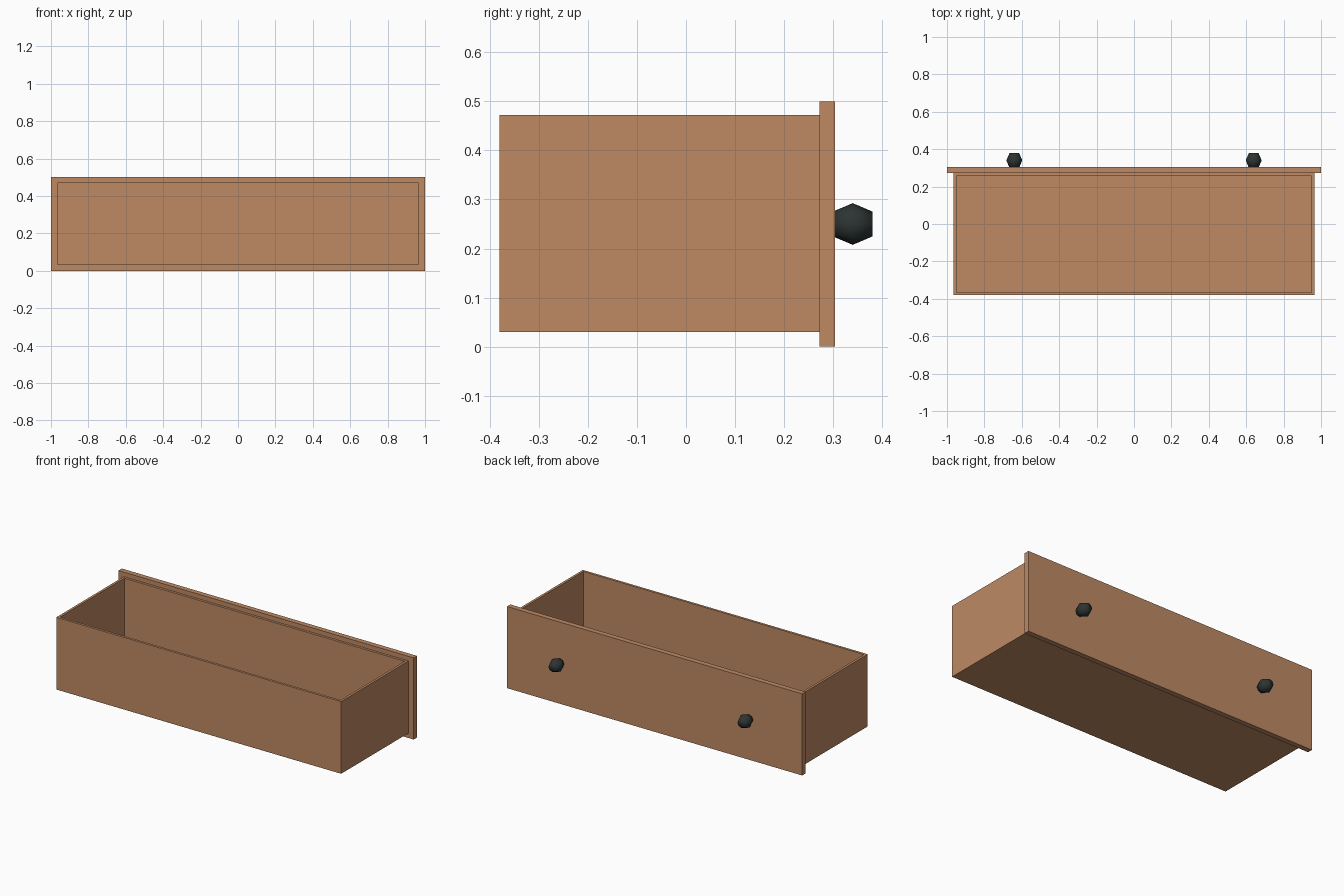
import bpy
import bmesh
from math import radians
from mathutils import Matrix, Vector

cube = bpy.data.objects.get("Cube")
if cube:
    bpy.data.objects.remove(cube, do_unlink=True)


def make_material(name, rgb):
    mat = bpy.data.materials.new(name)
    mat.use_nodes = True
    color = (*rgb, 1.0)
    mat.diffuse_color = color
    mat.node_tree.nodes["Principled BSDF"].inputs["Base Color"].default_value = color
    return mat


wood = make_material("warm wood", (0.515, 0.254, 0.127))
dark_metal = make_material("dark metal", (0.026, 0.034, 0.034))


def finish(name, bm, mat):
    bmesh.ops.recalc_face_normals(bm, faces=bm.faces)
    mesh = bpy.data.meshes.new(name)
    bm.to_mesh(mesh)
    bm.free()
    mesh.materials.append(mat)
    obj = bpy.data.objects.new(name, mesh)
    bpy.context.collection.objects.link(obj)
    return obj


def block(low, high):
    low, high = Vector(low), Vector(high)
    bm = bmesh.new()
    place = Matrix.Translation((low + high) / 2) @ Matrix.Diagonal((*(high - low), 1))
    bmesh.ops.create_cube(bm, size=1, matrix=place)
    return bm


# Open drawer tray: top face inset to make the rim, then sunk to the floor
WALL = 0.021
BOTTOM, RIM = 0.03, 0.472
bm = block((-0.965, -0.38, BOTTOM), (0.965, 0.272, RIM))
bm.normal_update()
top = max(bm.faces, key=lambda f: f.calc_center_median().z)
bmesh.ops.inset_region(bm, faces=[top], thickness=WALL)
well = bmesh.ops.extrude_discrete_faces(bm, faces=[top])["faces"][0]
for v in well.verts:
    v.co.z = BOTTOM + WALL
finish("drawer_tray", bm, wood)

# Wider face panel behind the tray
finish("face_panel", block((-1, 0.272, 0), (1, 0.304, 0.5)), wood)

# Faceted pull knobs: two tapered halves meeting at the widest ring
SIDES, WIDE, NARROW, HALF = 8, 0.0425, 0.0255, 0.04
for side, label in ((-1, "right"), (1, "left")):
    bm = bmesh.new()
    for direction in (-1, 1):
        turn = Matrix.Rotation(radians(-90 * direction), 4, "X")
        shift = Matrix.Translation((0.64 * side, 0.34 + direction * HALF / 2, 0.25))
        bmesh.ops.create_cone(bm, cap_ends=True, segments=SIDES, radius1=WIDE,
                              radius2=NARROW, depth=HALF, matrix=shift @ turn)
    # Remove the hidden caps between the halves and weld the ring
    inner = [f for f in bm.faces
             if len(f.verts) == SIDES and abs(f.calc_center_median().y - 0.34) < 0.01]
    bmesh.ops.delete(bm, geom=inner, context="FACES_ONLY")
    bmesh.ops.remove_doubles(bm, verts=bm.verts, dist=0.001)
    for f in bm.faces:
        f.smooth = True
    finish(label + "_knob", bm, dark_metal)
